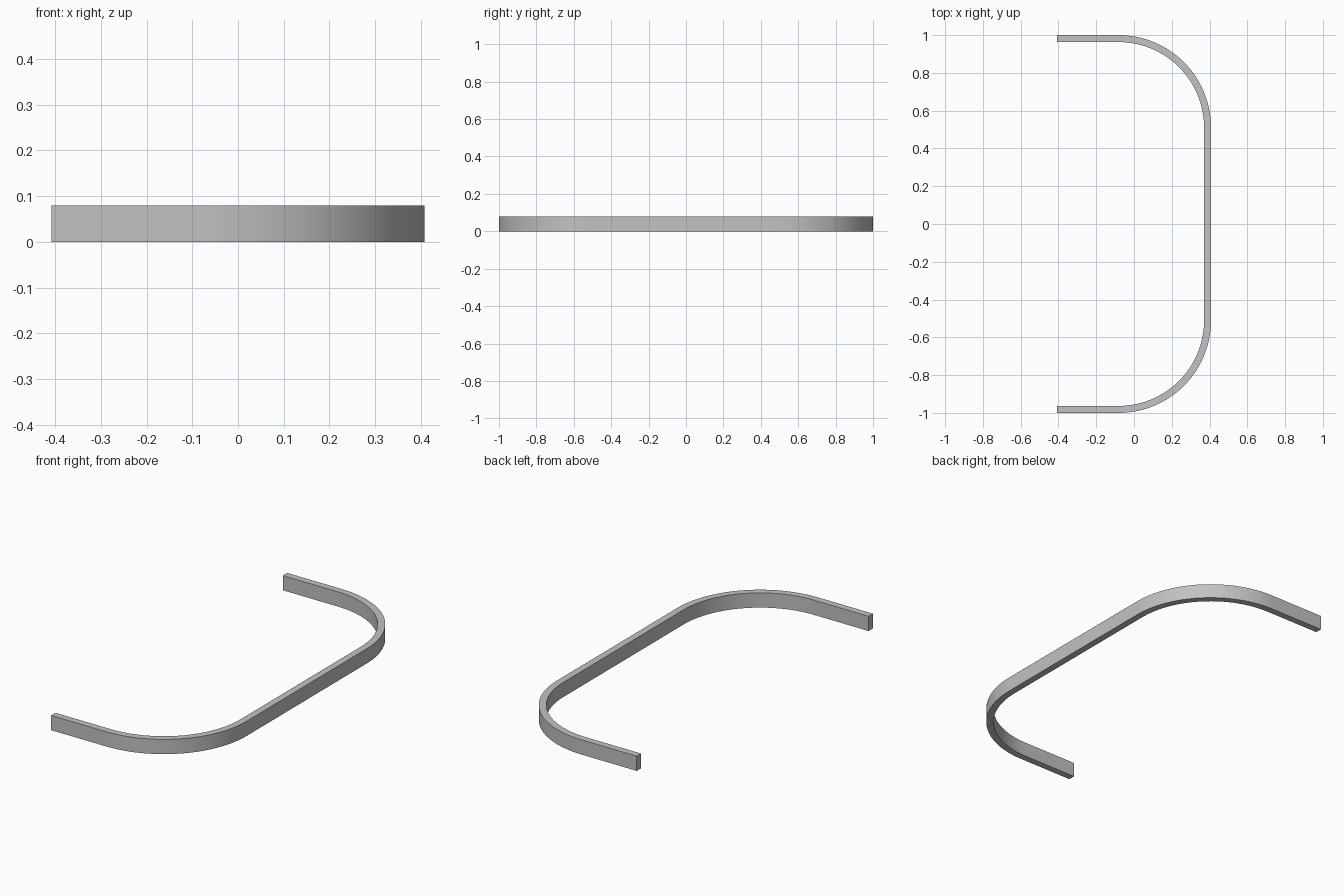
import bpy
import bmesh
from math import sin, cos, pi, radians

cube = bpy.data.objects.get("Cube")
if cube:
    bpy.data.objects.remove(cube, do_unlink=True)

HALF_X, HALF_Y = 0.408, 1.0
HEIGHT, THICK = 0.079, 0.037
RADIUS = 0.49      # outer bend radius
STEPS = 32         # segments per bend

# Plain grey finish
grey = bpy.data.materials.new("grey")
grey.use_nodes = True
colour = (0.54, 0.54, 0.54, 1)
grey.diffuse_color = colour
grey.node_tree.nodes["Principled BSDF"].inputs["Base Color"].default_value = colour


def rail_edge(inset):
    """Plan outline of one side of the rail, from the front end to the back end."""
    cx, cy, r = HALF_X - RADIUS, HALF_Y - RADIUS, RADIUS - inset
    back = [(cx + r * cos(a), cy + r * sin(a))
            for a in (i * pi / 2 / STEPS for i in range(STEPS + 1))]
    back.append((-HALF_X, HALF_Y - inset))
    front = [(x, -y) for x, y in reversed(back)]
    return front + back


# Flat strip in plan, extruded to full height
bm = bmesh.new()
outer = [bm.verts.new((x, y, 0)) for x, y in rail_edge(0)]
inner = [bm.verts.new((x, y, 0)) for x, y in rail_edge(THICK)]
for i in range(len(outer) - 1):
    bm.faces.new((outer[i], outer[i + 1], inner[i + 1], inner[i]))
top = bmesh.ops.extrude_face_region(bm, geom=bm.faces[:], use_keep_orig=True)
bmesh.ops.translate(bm, vec=(0, 0, HEIGHT),
                    verts=[g for g in top["geom"] if isinstance(g, bmesh.types.BMVert)])
bmesh.ops.recalc_face_normals(bm, faces=bm.faces[:])

mesh = bpy.data.meshes.new("curved_rail")
bm.to_mesh(mesh)
bm.free()
mesh.materials.append(grey)
rail = bpy.data.objects.new("curved_rail", mesh)
bpy.context.collection.objects.link(rail)

# Smooth bends with crisp rims
bpy.ops.object.select_all(action="DESELECT")
rail.select_set(True)
bpy.context.view_layer.objects.active = rail
bpy.ops.object.shade_smooth_by_angle(angle=radians(30))
